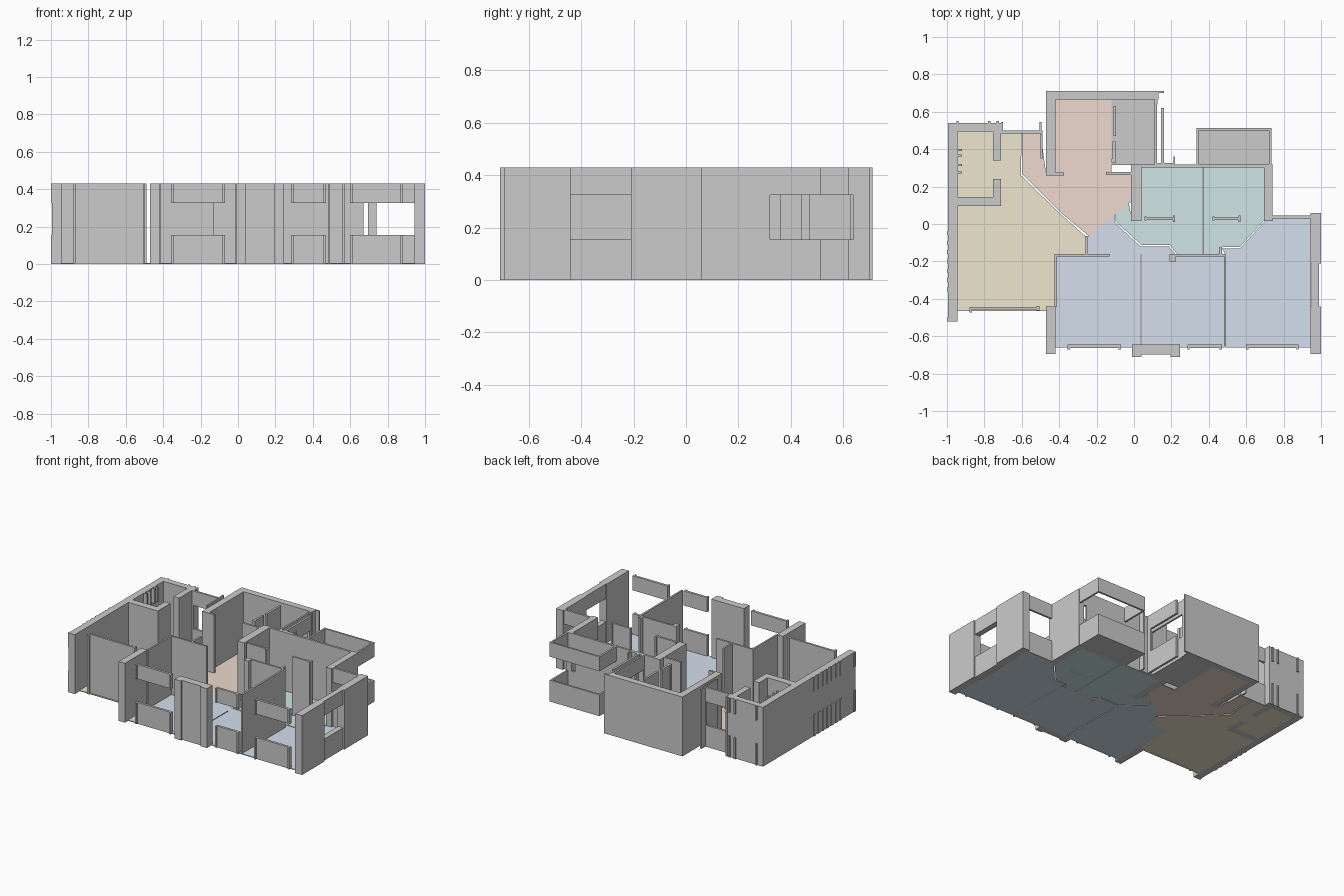
import bpy, bmesh
from mathutils import Vector

H, SILL, HEAD, FLOOR = 0.43, 0.155, 0.325, 0.006


def finish(name, bm, color=None):
    me = bpy.data.meshes.new(name)
    bmesh.ops.recalc_face_normals(bm, faces=bm.faces[:])
    bm.to_mesh(me)
    bm.free()
    ob = bpy.data.objects.new(name, me)
    bpy.context.collection.objects.link(ob)
    if color:
        mat = bpy.data.materials.get(name) or bpy.data.materials.new(name)
        mat.diffuse_color = (*color, 1)
        me.materials.append(mat)


def box(bm, x0, x1, y0, y1, z0=0.0, z1=H):
    vs = bmesh.ops.create_cube(bm, size=1)["verts"]
    for v in vs:
        v.co = Vector(((x0 + x1) / 2 + v.co.x * (x1 - x0),
                       (y0 + y1) / 2 + v.co.y * (y1 - y0),
                       (z0 + z1) / 2 + v.co.z * (z1 - z0)))


def walls(name, rects):
    bm = bmesh.new()
    for r in rects:
        box(bm, *r)
    finish(name, bm)


def window(name, rects):
    # a low sill wall and a lintel with an open gap between them
    bm = bmesh.new()
    for r in rects:
        box(bm, *r, 0, SILL)
        box(bm, *r, HEAD, H)
    finish(name, bm)


def floor(name, color, polys):
    bm = bmesh.new()
    for pts in polys:
        f = bm.faces.new([bm.verts.new((x, y, 0)) for x, y in pts])
        top = bmesh.ops.extrude_face_region(bm, geom=[f])["geom"]
        for v in top:
            if isinstance(v, bmesh.types.BMVert):
                v.co.z = FLOOR
    finish(name, bm, color)


def rect(x0, x1, y0, y1):
    return [(x0, y0), (x1, y0), (x1, y1), (x0, y1)]


# Left block: outer wall and small corner room
walls("left_outer_wall", [(-0.995, -0.945, -0.52, 0.54)])
walls("corner_room_walls", [
    (-0.945, -0.71, 0.495, 0.54), (-0.755, -0.71, 0.34, 0.495),
    (-0.755, -0.71, 0.095, 0.24), (-0.945, -0.755, 0.095, 0.145)])
walls("left_front_wall", [
    (-0.87, -0.51, -0.458, -0.443), (-0.88, -0.865, -0.473, -0.443),
    (-0.52, -0.505, -0.463, -0.438)])
window("left_back_window", [(-0.71, -0.49, 0.485, 0.5)])
walls("left_back_jambs", [
    (-0.71, -0.7, 0.49, 0.545), (-0.505, -0.495, 0.49, 0.545),
    (-0.5, -0.49, 0.35, 0.48)])
# Narrow trim strips on the outer wall, level with sill and lintel
window("outer_wall_strips",
       [(-1.0, -0.995, y, y + 0.02)
        for y in (-0.52, -0.36, -0.31, -0.26, -0.21, -0.16, -0.11, -0.06)]
       + [(-0.945, -0.92, y, y + 0.012) for y in (0.27, 0.31, 0.36, 0.39)]
       + [(x, x + 0.012, 0.54, 0.55) for x in (-0.95, -0.78, -0.735)])

# Rear projecting room
walls("rear_room_walls", [
    (-0.47, -0.42, 0.26, 0.712), (-0.42, 0.13, 0.665, 0.712),
    (-0.42, -0.375, 0.26, 0.275), (-0.15, -0.01, 0.262, 0.277),
    (0.11, 0.125, 0.64, 0.665), (0.13, 0.16, 0.7, 0.712)])
window("rear_room_side_window", [
    (0.11, 0.122, 0.32, 0.64), (0.145, 0.16, 0.32, 0.62)])
walls("rear_partition", [
    (-0.115, -0.1, 0.33, 0.44), (-0.11, -0.095, 0.47, 0.63),
    (-0.12, -0.095, 0.33, 0.35)])
walls("rear_lobby_walls", [
    (0.11, 0.22, 0.315, 0.327), (0.15, 0.16, 0.327, 0.36),
    (0.21, 0.22, 0.327, 0.36)])

# Wet rooms behind the centre
walls("wet_room_walls", [
    (-0.015, 0.04, 0.015, 0.32), (0.695, 0.74, 0.015, 0.32),
    (0.04, 0.67, 0.302, 0.317)])
window("wet_room_back_window", [(0.67, 0.695, 0.302, 0.317)])
for i, (a, b) in enumerate([(0.06, 0.215), (0.425, 0.565)]):
    walls(f"wet_room_screen_{i + 1}", [
        (a, b, 0.022, 0.036), (a - 0.004, a + 0.006, 0.018, 0.04),
        (b - 0.006, b + 0.004, 0.012, 0.046)])

# Rear balcony
window("balcony_parapet", [
    (0.335, 0.735, 0.5, 0.513), (0.335, 0.348, 0.317, 0.5),
    (0.722, 0.735, 0.317, 0.5)])

# Right side wall with window
walls("right_outer_wall", [
    (0.945, 1.0, -0.695, -0.44), (0.945, 1.0, -0.21, 0.06)])
window("right_side_window", [(0.95, 0.99, -0.44, -0.21)])
window("right_back_window", [(0.74, 0.945, 0.03, 0.045)])

# Front piers and windows
walls("front_left_pier", [(-0.47, -0.42, -0.695, -0.44)])
walls("front_centre_pier", [
    (-0.012, 0.04, -0.71, -0.645), (0.195, 0.247, -0.71, -0.645),
    (0.04, 0.195, -0.697, -0.645)])
for i, (a, b) in enumerate([(-0.355, -0.07), (0.285, 0.47), (0.6, 0.88)]):
    window(f"front_window_{i + 1}", [
        (a, b, -0.662, -0.645), (a, a + 0.012, -0.672, -0.645),
        (b - 0.012, b, -0.672, -0.645)])

# Thin partitions between the front rooms and the hall
walls("room_partitions", [
    (-0.425, -0.13, -0.173, -0.16), (-0.425, -0.413, -0.44, -0.16),
    (-0.26, -0.248, -0.16, -0.065), (0.22, 0.492, -0.173, -0.16),
    (0.48, 0.493, -0.65, -0.173), (0.19, 0.225, -0.2, -0.16),
    (0.455, 0.47, -0.16, -0.125)])

# Coloured floors
floor("living_floor", (0.85, 0.79, 0.62), [[
    (-0.95, 0.5), (-0.6, 0.5), (-0.605, 0.26), (-0.395, 0.055), (-0.26, -0.065),
    (-0.26, -0.165), (-0.42, -0.165), (-0.42, -0.44), (-0.47, -0.465),
    (-0.95, -0.465)]])
floor("kitchen_floor", (0.85, 0.70, 0.62), [[
    (-0.595, 0.485), (-0.5, 0.485), (-0.47, 0.27), (-0.42, 0.265), (-0.42, 0.67),
    (-0.12, 0.67), (-0.12, 0.27), (-0.015, 0.27), (-0.015, 0.12), (-0.24, -0.065),
    (-0.39, 0.06), (-0.595, 0.265)]])
floor("utility_floor", (0.73, 0.73, 0.71), [rect(-0.12, 0.115, 0.315, 0.67)])
floor("wet_room_floor", (0.62, 0.79, 0.78), [
    [(-0.1, 0.015), (-0.1, 0.05), (-0.03, 0.12), (-0.01, 0.02), (0.04, 0.02),
     (0.04, 0.305), (0.365, 0.305), (0.365, -0.165), (0.235, -0.165),
     (0.19, -0.112), (0.04, -0.112)],
    [(0.369, 0.305), (0.695, 0.305), (0.695, 0.02), (0.565, -0.123),
     (0.47, -0.123), (0.45, -0.165), (0.369, -0.165)]])
floor("bedroom_floor", (0.66, 0.74, 0.85), [
    rect(-0.42, 0.035, -0.66, -0.165), rect(0.041, 0.485, -0.66, -0.165),
    [(-0.25, -0.165), (-0.25, -0.07), (-0.105, 0.05), (-0.105, 0.01),
     (0.035, -0.12), (0.185, -0.12), (0.225, -0.165)],
    [(0.49, -0.66), (0.945, -0.66), (0.945, 0.035), (0.7, 0.035), (0.7, 0.015),
     (0.567, -0.13), (0.47, -0.13), (0.49, -0.165)]])
floor("balcony_floor", (0.66, 0.66, 0.66), [rect(0.345, 0.725, 0.317, 0.503)])
